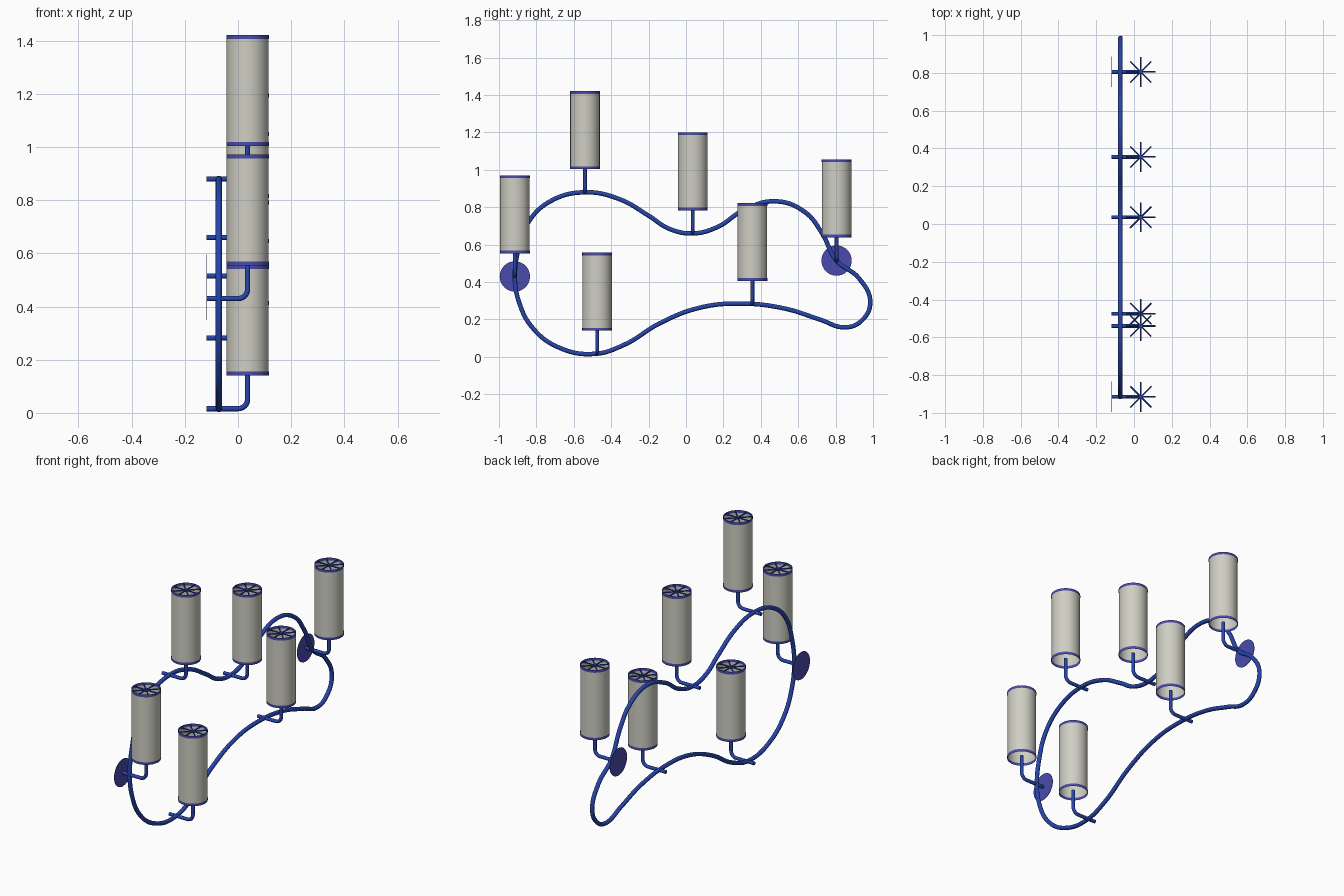
import bpy, bmesh, math
from mathutils import Matrix, Vector

if "Cube" in bpy.data.objects:
    bpy.data.objects.remove(bpy.data.objects["Cube"])

LOOP_X, LAMP_X, BACK_X = -0.072, 0.036, -0.118
SHADE_R = 0.079


def material(name, color):
    m = bpy.data.materials.new(name)
    m.diffuse_color = color
    m.use_nodes = True
    m.node_tree.nodes["Principled BSDF"].inputs["Base Color"].default_value = m.diffuse_color
    return m


BLUE = material("blue_metal", (0.02, 0.06, 0.42, 1))
TRIM = material("violet_blue_trim", (0.07, 0.07, 0.42, 1))
FABRIC = material("shade_fabric", (0.62, 0.62, 0.55, 1))


def finish(obj, mat):
    obj.data.materials.append(mat)
    for p in obj.data.polygons:
        p.use_smooth = True
    bpy.context.view_layer.objects.active = obj
    obj.select_set(True)
    bpy.ops.object.shade_smooth_by_angle(angle=math.radians(40))
    obj.select_set(False)
    return obj


def from_bmesh(name, bm, mat):
    me = bpy.data.meshes.new(name)
    bm.to_mesh(me)
    bm.free()
    obj = bpy.data.objects.new(name, me)
    bpy.context.collection.objects.link(obj)
    return finish(obj, mat)


def tube(name, pts, radius, mat, cyclic=False, smooth=True):
    cu = bpy.data.curves.new(name, 'CURVE')
    cu.dimensions = '3D'
    cu.bevel_depth = radius
    cu.bevel_resolution = 4
    cu.resolution_u = 8
    cu.use_fill_caps = True
    if smooth:
        sp = cu.splines.new('BEZIER')
        sp.bezier_points.add(len(pts) - 1)
        for bp, p in zip(sp.bezier_points, pts):
            bp.co = p
            bp.handle_left_type = bp.handle_right_type = 'AUTO'
    else:
        sp = cu.splines.new('POLY')
        sp.points.add(len(pts) - 1)
        for bp, p in zip(sp.points, pts):
            bp.co = (*p, 1)
    sp.use_cyclic_u = cyclic
    obj = bpy.data.objects.new(name, cu)
    bpy.context.collection.objects.link(obj)
    bpy.context.view_layer.objects.active = obj
    obj.select_set(True)
    bpy.ops.object.convert(target='MESH')
    obj = bpy.context.view_layer.objects.active
    return finish(obj, mat)


def band(bm, center, r, z0, z1):
    # open cylinder wall
    c = Vector((*center, (z0 + z1) / 2))
    bmesh.ops.create_cone(bm, cap_ends=False, segments=48, radius1=r, radius2=r,
                          depth=z1 - z0, matrix=Matrix.Translation(c))


# wavy closed frame loop (y, z)
loop = [(-0.915, 0.43), (-0.895, 0.58), (-0.84, 0.725), (-0.72, 0.835), (-0.54, 0.88),
        (-0.355, 0.843), (-0.2, 0.755), (-0.09, 0.685), (0.035, 0.66), (0.17, 0.695),
        (0.3, 0.78), (0.475, 0.832), (0.635, 0.775), (0.725, 0.665), (0.805, 0.515),
        (0.925, 0.42), (0.985, 0.29), (0.935, 0.19), (0.85, 0.158), (0.715, 0.2),
        (0.53, 0.258), (0.29, 0.285), (0.07, 0.262), (-0.14, 0.18), (-0.33, 0.065),
        (-0.49, 0.016), (-0.675, 0.048), (-0.82, 0.155), (-0.895, 0.3)]
tube("frame_loop", [(LOOP_X, y, z) for y, z in loop], 0.012, BLUE, cyclic=True)

# lamps: y, z of the arm, and whether there is a wall disc
lamps = [(-0.915, 0.43, True), (-0.54, 0.88, False), (0.036, 0.66, False),
         (0.805, 0.515, True), (0.355, 0.282, False), (-0.475, 0.016, False)]
BEND = 0.035
for i, (y, z, disc) in enumerate(lamps, 1):
    # arm, bend and stem
    arc = [(LAMP_X - BEND + BEND * math.sin(a), y, z + BEND - BEND * math.cos(a))
           for a in (math.radians(d) for d in range(0, 91, 15))]
    tube(f"arm_{i}", [(BACK_X, y, z)] + arc + [(LAMP_X, y, z + 0.14)], 0.01, BLUE, smooth=False)

    # shade wall and rims
    bm = bmesh.new()
    band(bm, (LAMP_X, y), SHADE_R, z + 0.125, z + 0.54)
    from_bmesh(f"lamp_shade_{i}", bm, FABRIC)
    bm = bmesh.new()
    for z0 in (0.124, 0.526):
        band(bm, (LAMP_X, y), SHADE_R + 0.001, z + z0, z + z0 + 0.015)
        band(bm, (LAMP_X, y), SHADE_R - 0.001, z + z0, z + z0 + 0.015)
    from_bmesh(f"shade_rims_{i}", bm, TRIM)

    # top spokes with hub
    bm = bmesh.new()
    top = Matrix.Translation((LAMP_X, y, z + 0.533))
    for k in range(4):
        rot = Matrix.Rotation(k * math.pi / 4, 4, 'Z') @ Matrix.Rotation(math.pi / 2, 4, 'Y')
        bmesh.ops.create_cone(bm, cap_ends=True, segments=8, radius1=0.004, radius2=0.004,
                              depth=2 * SHADE_R, matrix=top @ rot)
    bmesh.ops.create_cone(bm, cap_ends=True, segments=16, radius1=0.01, radius2=0.01,
                          depth=0.014, matrix=top)
    from_bmesh(f"shade_spokes_{i}", bm, BLUE)

    # wall mounting disc
    if disc:
        bm = bmesh.new()
        bmesh.ops.create_cone(bm, cap_ends=True, segments=48, radius1=0.081, radius2=0.081,
                              depth=0.002, matrix=Matrix.Translation((BACK_X, y, z))
                              @ Matrix.Rotation(math.pi / 2, 4, 'Y'))
        from_bmesh(f"wall_disc_{i}", bm, TRIM)
